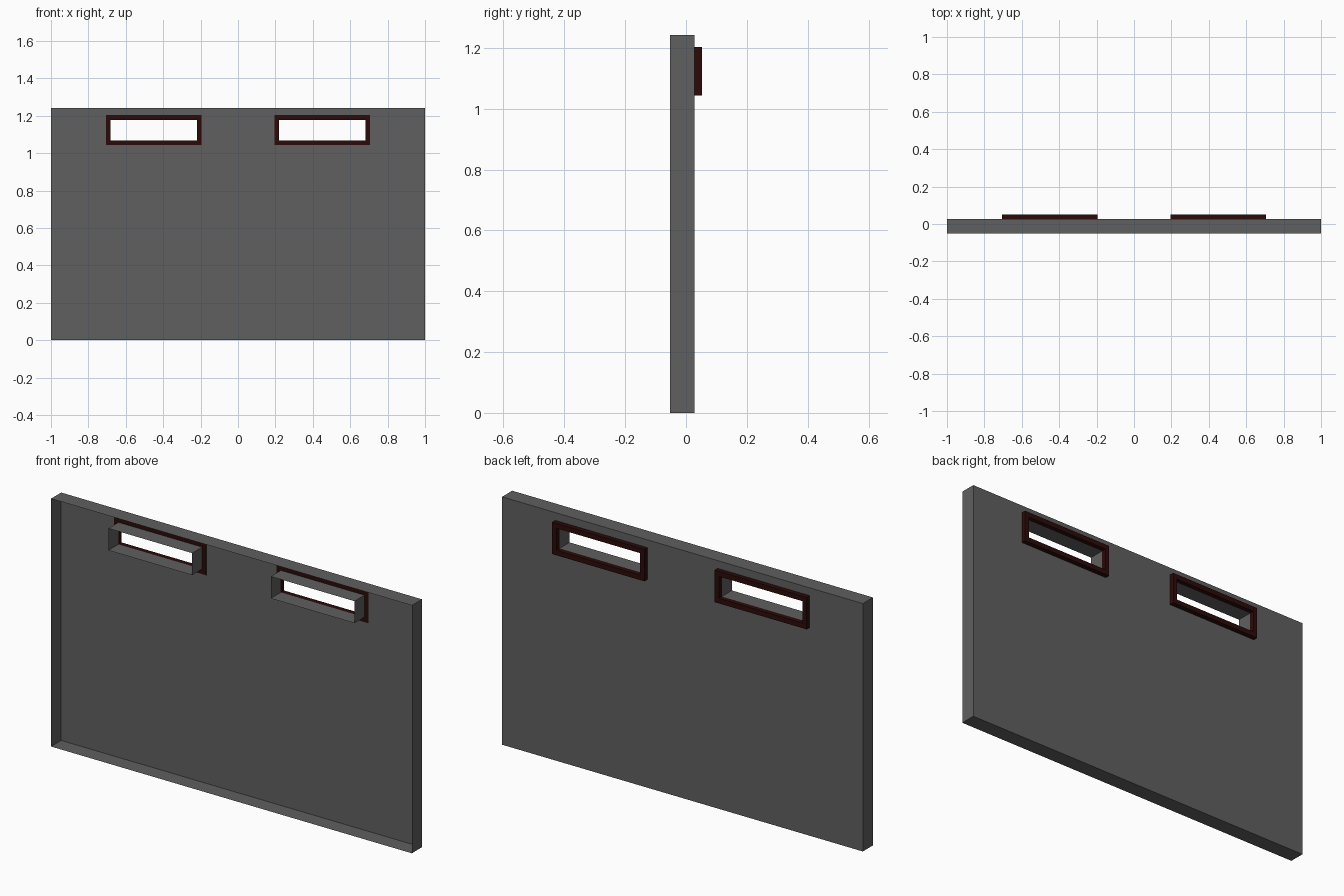
import bpy, bmesh
from mathutils import Matrix

if "Cube" in bpy.data.objects:
    bpy.data.objects.remove(bpy.data.objects["Cube"])

Y_FRONT, Y_BACK, Y_FRAME = -0.052, 0.028, 0.052
HEIGHT = 1.242
WIN_X, WIN_Z = 0.45, 1.123           # window centre (mirrored in x)
INNER, OUTER = (0.232, 0.055), (0.255, 0.08)   # half width, half height


def material(name, color):
    mat = bpy.data.materials.new(name)
    mat.diffuse_color = color
    mat.use_nodes = True
    mat.node_tree.nodes["Principled BSDF"].inputs["Base Color"].default_value = mat.diffuse_color
    return mat


def box(name, x, y, z, mat=None):
    """Box from (min, max) ranges."""
    bm = bmesh.new()
    bmesh.ops.create_cube(bm, size=1)
    size = [r[1] - r[0] for r in (x, y, z)]
    mid = [(r[0] + r[1]) / 2 for r in (x, y, z)]
    bm.transform(Matrix.Translation(mid) @ Matrix.Diagonal((*size, 1)))
    mesh = bpy.data.meshes.new(name)
    bm.to_mesh(mesh)
    bm.free()
    obj = bpy.data.objects.new(name, mesh)
    bpy.context.collection.objects.link(obj)
    if mat:
        mesh.materials.append(mat)
    return obj


def window_box(name, side, half, y, mat=None):
    cx = side * WIN_X
    return box(name, (cx - half[0], cx + half[0]), y,
               (WIN_Z - half[1], WIN_Z + half[1]), mat)


def cut(obj, cutter):
    mod = obj.modifiers.new("window_cut", 'BOOLEAN')
    mod.operation, mod.solver, mod.object = 'DIFFERENCE', 'EXACT', cutter
    bpy.context.view_layer.objects.active = obj
    bpy.ops.object.modifier_apply(modifier=mod.name)


grey = material("dark_grey", (0.115, 0.115, 0.115, 1))
red = material("dark_red", (0.025, 0.003, 0.003, 1))

# Panel, and a frame on its back around each window opening
panel = box("panel", (-1, 1), (Y_FRONT, Y_BACK), (0, HEIGHT), grey)
for side, label in ((-1, "left"), (1, "right")):
    frame = window_box(label + "_window_frame", side, OUTER,
                       (Y_BACK - 0.001, Y_FRAME), red)
    cutter = window_box(label + "_cutter", side, INNER, (-0.2, 0.2))
    cut(panel, cutter)
    cut(frame, cutter)
    bpy.data.objects.remove(cutter)

# The panel is a thin shell, open at the front
bm = bmesh.new()
bm.from_mesh(panel.data)
front = [f for f in bm.faces if f.normal.y < -0.9]
bmesh.ops.delete(bm, geom=front, context='FACES')
bm.to_mesh(panel.data)
bm.free()
